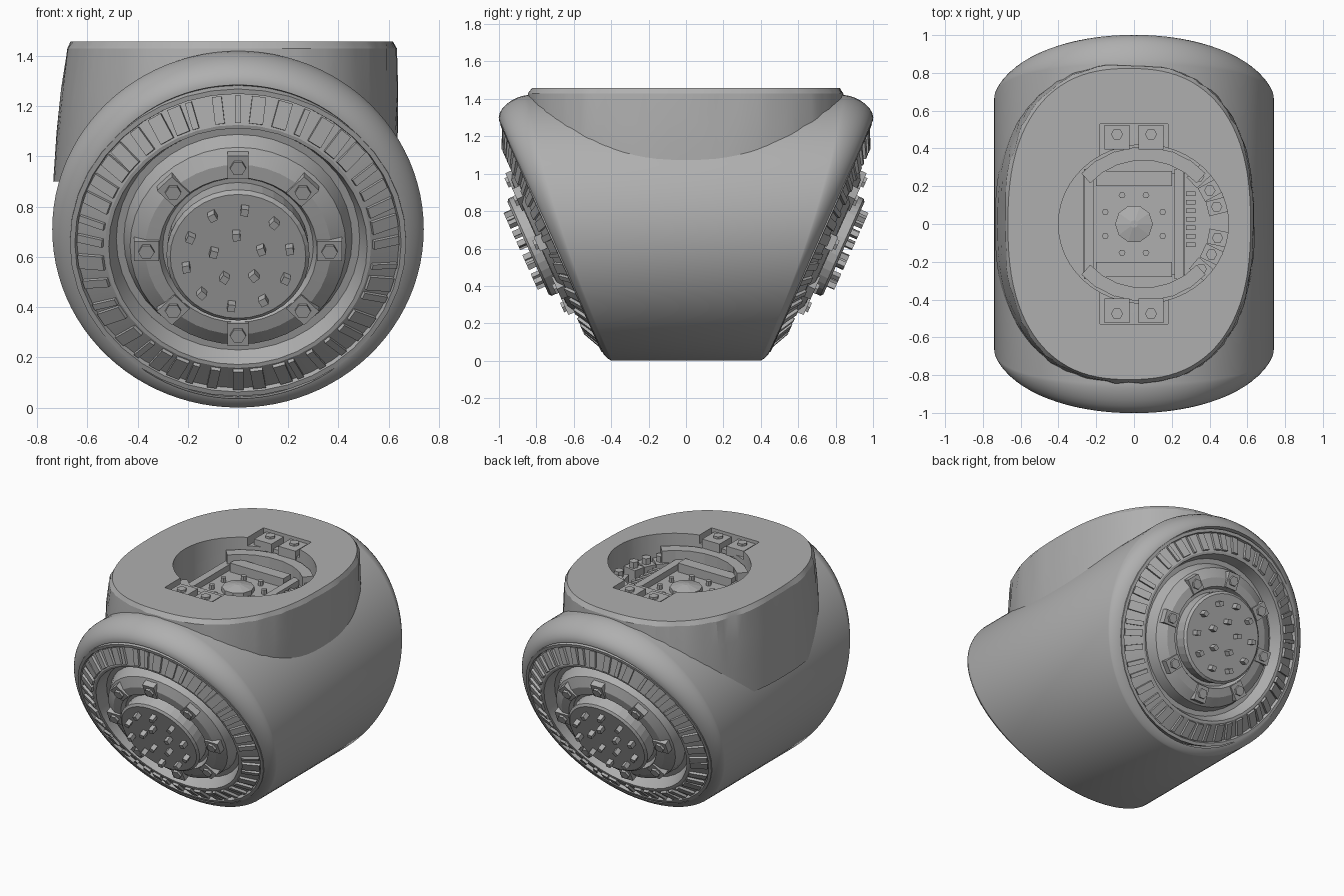
import bpy, bmesh, math, random
from math import sin, cos, pi, radians
from mathutils import Matrix, Vector

random.seed(4)
if "Cube" in bpy.data.objects:
    bpy.data.objects.remove(bpy.data.objects["Cube"], do_unlink=True)

grey = bpy.data.materials.new("plain grey")
grey.use_nodes = True
COLOUR = (0.43, 0.43, 0.43, 1)
grey.diffuse_color = COLOUR
grey.node_tree.nodes["Principled BSDF"].inputs["Base Color"].default_value = COLOUR


def finish(name, bm, smooth=None, matrix=None):
    bmesh.ops.recalc_face_normals(bm, faces=bm.faces)
    mesh = bpy.data.meshes.new(name)
    bm.to_mesh(mesh)
    bm.free()
    if matrix:
        mesh.transform(matrix)
    mesh.materials.append(grey)
    ob = bpy.data.objects.new(name, mesh)
    bpy.context.collection.objects.link(ob)
    if smooth:
        shade(ob, smooth)
    return ob


def shade(ob, angle):
    bpy.ops.object.select_all(action='DESELECT')
    ob.select_set(True)
    bpy.context.view_layer.objects.active = ob
    bpy.ops.object.shade_smooth_by_angle(angle=radians(angle))


def loft(bm, rings):
    """Skin closed rings of equal length and cap both ends."""
    loops = [[bm.verts.new(p) for p in ring] for ring in rings]
    for a, b in zip(loops, loops[1:]):
        for i in range(len(a)):
            j = (i + 1) % len(a)
            bm.faces.new((a[i], a[j], b[j], b[i]))
    bm.faces.new(loops[0])
    bm.faces.new(loops[-1])


def circle(r, h, n, ry=None, cx=0):
    ry = ry or r
    return [(cx + r * cos(2 * pi * i / n), ry * sin(2 * pi * i / n), h) for i in range(n)]


def box(bm, centre, size, turn=0):
    m = Matrix.Translation(centre) @ Matrix.Rotation(turn, 4, 'Z') @ Matrix.Diagonal((*size, 1))
    bmesh.ops.create_cube(bm, size=1, matrix=m)


def stud(bm, x, y, z0, z1, r, n=6):
    loft(bm, [[(x + p[0], y + p[1], p[2]) for p in circle(r, z, n)] for z in (z0, z1)])


def cut(ob, cutter):
    mod = ob.modifiers.new("cut", 'BOOLEAN')
    mod.operation, mod.solver, mod.object = 'DIFFERENCE', 'EXACT', cutter
    bpy.context.view_layer.update()
    dg = bpy.context.evaluated_depsgraph_get()
    mesh = bpy.data.meshes.new_from_object(ob.evaluated_get(dg))
    ob.modifiers.clear()
    ob.data = mesh


# Main shell: a cross barrel with slanted, softly rounded ends, sunk behind the wheels
def shell_ring(scale, inset, side, sink=0, n=96):
    ring = []
    centre = 0.71 - 0.05 * min(1, (1 - scale) / 0.12)
    for i in range(n):
        a = 2 * pi * i / n
        z = centre + 0.71 * scale * sin(a)
        drop = inset * (0.03 + 0.09 * z * z) + sink
        ring.append((0.74 * scale * cos(a), side * (0.425 + 0.447 * z - drop), z))
    return ring


POWER = 1.35
arc = [(1 - 0.12 * (1 - cos(t * pi / 16) ** POWER), 1 - sin(t * pi / 16) ** POWER, 0) for t in range(9)]
arc.append((0.87, 0, 0.1))
rings = [shell_ring(s, d, -1, k) for s, d, k in reversed(arc)]
rings += [shell_ring(s, d, 1, k) for s, d, k in arc]
bm = bmesh.new()
loft(bm, rings)
body = finish("main_shell", bm)


# Collar: upright sleeve, crumpled above the shell, with a flat top
def collar_ring(scale, z, jitter=0, n=96):
    ring = []
    for i in range(n):
        a = 2 * pi * i / n
        c, s = cos(a), sin(a)
        k = scale + random.uniform(-jitter, jitter)
        x = 0.655 * math.copysign(abs(c) ** 0.82, c) * k - 0.025
        if c < 0:
            x -= 0.1 * (1.46 - z) * abs(c)
        ring.append((x, 0.84 * math.copysign(abs(s) ** 0.82, s) * k, z))
    return ring


bm = bmesh.new()
loft(bm, [collar_ring(1.0, 0.9), collar_ring(1.01, 1.1), collar_ring(1.01, 1.27, 0.006),
          collar_ring(1.0, 1.43, 0.008), collar_ring(0.98, 1.458)])
collar = finish("top_collar", bm)

# Well through the collar into the shell, with a notch for the lugs
bm = bmesh.new()
loft(bm, [circle(0.45, z, 48, 0.42, 0.05) for z in (1.03, 1.7)])
well = finish("well_cutter", bm)
bm = bmesh.new()
box(bm, (0, 0, 1.55), (0.36, 1.06, 0.3))
notch = finish("notch_cutter", bm)
for cutter in (well, notch):
    cutter.hide_render = True
    for ob in (body, collar):
        cut(ob, cutter)
bm = bmesh.new()
loft(bm, [circle(0.45, z, 48, 0.42, 0.05) for z in (0.8, 1.7)])
deep = finish("deep_cutter", bm)
cut(collar, deep)
for cutter in (well, notch, deep):
    bpy.data.objects.remove(cutter, do_unlink=True)
shade(body, 35)
shade(collar, 15)

# Machinery in the well
bm = bmesh.new()
box(bm, (0, 0, 1.15), (0.54, 0.54, 0.26))
for s in (-1, 1):
    box(bm, (0, s * 0.24, 1.3), (0.4, 0.08, 0.08))
    box(bm, (s * 0.24, 0, 1.29), (0.05, 0.58, 0.06))
finish("inner_block", bm)
bm = bmesh.new()
loft(bm, [circle(r, z, 10) for r, z in ((0.1, 1.25), (0.1, 1.31), (0.02, 1.33))])
for i in range(8):
    a = 2 * pi * (i + 0.5) / 8
    stud(bm, 0.165 * cos(a), 0.165 * sin(a), 1.25, 1.31, 0.018)
finish("inner_button", bm)
bm = bmesh.new()
for i in range(7):
    box(bm, (0.3, -0.11 + 0.045 * i, 1.2), (0.05, 0.022, 0.22))
finish("inner_fins", bm)

# Arched brackets and bolted lugs at both ends of the well
bm = bmesh.new()
for s in (-1, 1):
    for i in range(7):
        a = s * pi / 2 + (i - 3) * 0.24
        box(bm, (0.05 + 0.40 * cos(a), 0.37 * sin(a), 1.26), (0.07, 0.11, 0.24), a)
    for x in (-0.09, 0.09):
        box(bm, (x, s * 0.46, 1.41), (0.13, 0.13, 0.06))
        stud(bm, x, s * 0.475, 1.42, 1.455, 0.032)
# Stepped bolts around the far side of the well
for a in (-0.7, -0.45, -0.2, 0.25, 0.5, 0.75):
    x, y = 0.05 + 0.4 * cos(a), 0.37 * sin(a)
    box(bm, (x, y, 1.2), (0.1, 0.08, 0.2), a)
    stud(bm, x, y, 1.29, 1.34, 0.03)
finish("well_brackets", bm)

# Wheel hubs on the slanted ends
TILT = radians(24)
normal = Vector((0, -cos(TILT), -sin(TILT)))
up = normal.cross(Vector((1, 0, 0)))
place = Matrix(((1, 0, 0, 0), (0, up.y, normal.y, -0.715), (0, up.z, normal.z, 0.66), (0, 0, 0, 1)))
DISH = ((0.67, -0.06), (0.67, 0.008), (0.65, 0.01), (0.642, -0.01), (0.53, 0.045), (0.515, 0.045),
        (0.485, -0.03), (0.455, -0.03), (0.43, 0.04), (0.37, 0.075), (0.315, 0.08), (0.3, 0.05), (0.01, 0.05))
CAP = ((0.28, 0.03), (0.285, 0.13), (0.27, 0.142))

for label, turn in (("front", 0), ("back", pi)):
    m = Matrix.Rotation(turn, 4, 'Z') @ place

    bm = bmesh.new()
    loft(bm, [circle(r, h, 40) for r, h in DISH])
    finish(label + "_wheel_dish", bm, 15, m)

    # Uneven low vanes lying on the sloping rim band
    bm = bmesh.new()
    for i in range(44):
        a = 2 * pi * i / 44 + random.uniform(-0.03, 0.03)
        lean = Matrix.Rotation(a, 4, 'Z') @ Matrix.Translation((0.585, 0, 0.016)) @ Matrix.Rotation(0.45, 4, 'Y')
        size = Matrix.Diagonal((0.11, random.uniform(0.02, 0.06), 0.035, 1))
        bmesh.ops.create_cube(bm, size=1, matrix=lean @ size)
    finish(label + "_wheel_vanes", bm, None, m)

    # Ring of lugs with bolt heads
    bm = bmesh.new()
    for i in range(8):
        a = 2 * pi * i / 8 + pi / 2
        x, y = 0.365 * cos(a), 0.365 * sin(a)
        box(bm, (x, y, 0.06), (0.1, 0.085, 0.06), a)
        stud(bm, x, y, 0.08, 0.105, 0.032)
    finish(label + "_wheel_bolts", bm, None, m)

    bm = bmesh.new()
    loft(bm, [circle(r, h, 36) for r, h in CAP])
    finish(label + "_hub_cap", bm, None, m)

    # Small pins standing on the cap
    bm = bmesh.new()
    for count, r in ((10, 0.21), (5, 0.1)):
        for i in range(count):
            a = 2 * pi * (i + 0.3) / count
            box(bm, (r * cos(a), r * sin(a), 0.15), (0.03, 0.03, 0.07), a)
    finish(label + "_hub_pins", bm, None, m)
